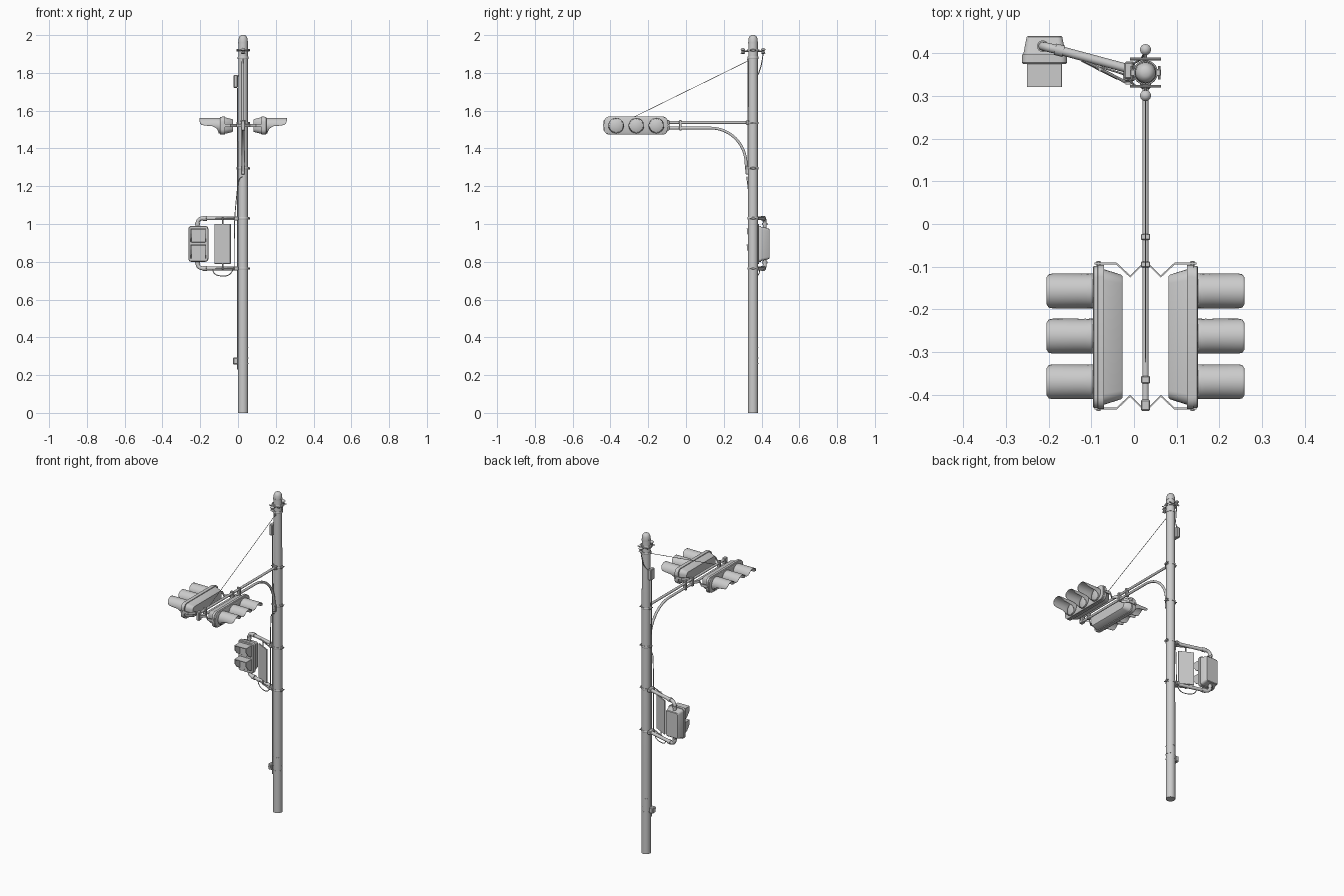
import bpy, bmesh, math
from mathutils import Vector, Matrix

if "Cube" in bpy.data.objects:
    bpy.data.objects.remove(bpy.data.objects["Cube"])

PX, PY = 0.027, 0.355          # pole axis


def finish(ob, angle=35):
    bpy.ops.object.select_all(action='DESELECT')
    ob.select_set(True)
    bpy.context.view_layer.objects.active = ob
    bpy.ops.object.shade_smooth_by_angle(angle=math.radians(angle))
    return ob


def from_bm(name, bm):
    bmesh.ops.recalc_face_normals(bm, faces=bm.faces)
    me = bpy.data.meshes.new(name)
    bm.to_mesh(me)
    bm.free()
    ob = bpy.data.objects.new(name, me)
    bpy.context.collection.objects.link(ob)
    return finish(ob)


def loft(name, rings):
    bm = bmesh.new()
    rows = [[bm.verts.new(p) for p in r] for r in rings]
    n = len(rows[0])
    for a, b in zip(rows, rows[1:]):
        for i in range(n):
            bm.faces.new((a[i], a[(i + 1) % n], b[(i + 1) % n], b[i]))
    bm.faces.new(rows[0])
    bm.faces.new(rows[-1])
    return from_bm(name, bm)


def rrect(w, h, r, seg=5):
    pts = []
    for k, (sx, sy) in enumerate(((1, 1), (-1, 1), (-1, -1), (1, -1))):
        for i in range(seg + 1):
            a = math.pi / 2 * (k + i / seg)
            pts.append((sx * (w / 2 - r) + r * math.cos(a), sy * (h / 2 - r) + r * math.sin(a)))
    return pts


def box(name, c, size, rot=0):
    bm = bmesh.new()
    m = Matrix.Translation(c) @ Matrix.Rotation(rot, 4, 'Z') @ Matrix.Diagonal((*size, 1))
    bmesh.ops.create_cube(bm, size=1, matrix=m)
    bmesh.ops.bevel(bm, geom=bm.edges[:], offset=min(size) * 0.15, segments=1, affect='EDGES')
    return from_bm(name, bm)


def rod(name, a, b, r, seg=16):
    a, b = Vector(a), Vector(b)
    m = Matrix.Translation((a + b) / 2) @ (b - a).to_track_quat('Z', 'Y').to_matrix().to_4x4()
    bm = bmesh.new()
    bmesh.ops.create_cone(bm, cap_ends=True, segments=seg, radius1=r, radius2=r,
                          depth=(b - a).length, matrix=m)
    return from_bm(name, bm)


def turned(name, c, prof, seg=32):
    ring = [(math.cos(2 * math.pi * i / seg), math.sin(2 * math.pi * i / seg)) for i in range(seg)]
    return loft(name, [[(c[0] + r * x, c[1] + r * y, c[2] + z) for x, y in ring] for r, z in prof])


def tube(name, pts, r, kind='POLY', res=3):
    cu = bpy.data.curves.new(name, 'CURVE')
    cu.dimensions = '3D'
    cu.bevel_depth, cu.bevel_resolution, cu.use_fill_caps = r, res, True
    sp = cu.splines.new(kind)
    sp.points.add(len(pts) - 1)
    for p, q in zip(sp.points, pts):
        p.co = (*q, 1)
    if kind == 'NURBS':
        sp.use_endpoint_u, sp.order_u, sp.resolution_u = True, 3, 6
    ob = bpy.data.objects.new(name, cu)
    bpy.context.collection.objects.link(ob)
    bpy.ops.object.select_all(action='DESELECT')
    ob.select_set(True)
    bpy.context.view_layer.objects.active = ob
    bpy.ops.object.convert(target='MESH')
    return finish(bpy.context.object, 40)


# pole with domed cap
turned('pole', (PX, PY, 0), [(0.027, 0), (0.027, 0.4), (0.025, 1.965), (0.0235, 1.982), (0.018, 1.994), (0.009, 2.0)])
turned('cap_rim', (PX, PY, 1.955), [(0.0262, 0), (0.0262, 0.008)])

# clamp bands with bolted lugs
for z in (1.92, 1.88, 1.535, 1.295, 1.03, 0.765):
    turned('clamp_band', (PX, PY, z), [(0.028, -0.006), (0.029, -0.004), (0.029, 0.004), (0.028, 0.006)])
    if z != 1.88:
        for s in (-1, 1):
            box('clamp_lug', (PX + s * 0.031, PY, z), (0.01, 0.016, 0.012))
            rod('clamp_bolt', (PX + s * 0.032, PY - 0.016, z), (PX + s * 0.032, PY + 0.016, z), 0.003, 8)
for z in (0.262, 0.29, 0.345):
    turned('thin_strap', (PX, PY, z), [(0.0277, -0.002), (0.0277, 0.002)])

# insulators at the pole top
for s in (-1, 1):
    y = PY + s * 0.054
    rod('insulator_stem', (PX, PY + s * 0.02, 1.915), (PX, y, 1.915), 0.004, 8)
    turned('insulator', (PX, y, 1.915), [(0.004, -0.016), (0.012, -0.011), (0.007, -0.004), (0.007, 0.002),
                                         (0.013, 0.007), (0.009, 0.013), (0.004, 0.016)], 16)
    rod('top_cross_bolt', (PX - 0.036, PY + s * 0.032, 1.92), (PX + 0.036, PY + s * 0.032, 1.92), 0.003, 8)

# mast arm: straight upper pipe and curved lower brace
ZU, ZL = 1.537, 1.508
rod('upper_arm', (PX, PY, ZU), (PX, -0.43, ZU), 0.0075)
arc = [(PX, 0.13 + 0.188 * math.sin(a), ZL - 0.19 + 0.19 * math.cos(a))
       for a in [math.pi / 2 * i / 16 for i in range(17)]]
tube('lower_arm', [(PX, -0.43, ZL)] + arc + [(PX, 0.322, 1.275)], 0.0075)
box('lower_arm_foot', (PX, 0.324, 1.285), (0.02, 0.016, 0.045))
box('upper_arm_foot', (PX, 0.326, ZU), (0.026, 0.016, 0.024))
for y, d in ((-0.03, 0.014), (-0.095, 0.014), (-0.365, 0.018), (-0.425, 0.026)):
    box('arm_clamp', (PX, y, (ZU + ZL) / 2), (0.022, d, 0.054))
rod('stay_wire', (PX, 0.332, 1.865), (PX, -0.33, 1.54), 0.0015, 6)
box('stay_anchor', (PX, 0.328, 1.866), (0.008, 0.012, 0.014))

# two back to back three-lamp signal heads
YC, ZC = -0.265, 1.521
LAMPS = (-0.157, -0.263, -0.37)


def signal_head(s):
    X = lambda d: PX + s * d

    def sec(d, w, h, r):
        return [(X(d), YC + u, ZC + v) for u, v in rrect(w, h, r)]
    loft('signal_back_shell', [sec(0.054, 0.285, 0.062, 0.018), sec(0.057, 0.292, 0.068, 0.02),
                               sec(0.098, 0.318, 0.088, 0.026)])
    loft('signal_rim', [sec(0.097, 0.338, 0.096, 0.028), sec(0.112, 0.338, 0.096, 0.028),
                        sec(0.113, 0.334, 0.092, 0.027), sec(0.121, 0.334, 0.092, 0.027),
                        sec(0.123, 0.328, 0.086, 0.025)])
    for y in LAMPS:
        circ = [(math.cos(2 * math.pi * i / 28), math.sin(2 * math.pi * i / 28)) for i in range(28)]
        loft('lens', [[(X(d), y + r * a, ZC + r * b) for a, b in circ]
                      for d, r in ((0.12, 0.037), (0.126, 0.036), (0.13, 0.026), (0.133, 0.01))])
        # hood: full ring at the root, cut back underneath toward the tip
        bm = bmesh.new()
        rows = []
        for d, start in ((0.12, -90), (0.129, -90), (0.131, -50), (0.14, -22), (0.16, -5), (0.2, 0),
                         (0.218, 5), (0.227, 18), (0.232, 40)):
            r = 0.04
            rows.append([bm.verts.new((X(d), y + r * math.cos(t), ZC + r * math.sin(t))) for t in
                         [math.radians(start + (180 - 2 * start) * i / 28) for i in range(29)]])
        for a, b in zip(rows, rows[1:]):
            for i in range(28):
                bm.faces.new((a[i], a[i + 1], b[i + 1], b[i]))
        hood = from_bm('signal_hood', bm)
        m = hood.modifiers.new('thickness', 'SOLIDIFY')
        m.thickness, m.offset = 0.002, 0
    # kinked hanger bars at both ends
    for e, yv in ((-0.093, -0.123), (-0.433, -0.403)):
        k = 1 if e > -0.2 else -1
        path = [(0.12, e), (0.068, e), (0.036, yv), (0.006, e)]
        outline = [(x, y + k * 0.0025) for x, y in path] + [(x, y - k * 0.0025) for x, y in path[::-1]]
        loft('hanger_bar', [[(X(x), y, ZC + dz) for x, y in outline] for dz in (-0.008, 0.008)])
        rod('hanger_bolt', (X(0.11), e - 0.006, ZC), (X(0.11), e + 0.006, ZC), 0.005, 8)


for s in (-1, 1):
    signal_head(s)

# pedestrian signal body, facing front
QX, QZ = -0.21, 0.895


def psec(y, w, h, r):
    return [(QX + u, y, QZ + v) for u, v in rrect(w, h, r)]


loft('pedestrian_body', [psec(0.441, 0.078, 0.155, 0.01), psec(0.438, 0.084, 0.162, 0.012),
                         psec(0.396, 0.1, 0.182, 0.015)])
loft('pedestrian_rim', [psec(0.397, 0.106, 0.19, 0.016), psec(0.379, 0.106, 0.19, 0.016),
                        psec(0.375, 0.1, 0.184, 0.014)])
for zc in (QZ + 0.043, QZ - 0.043):
    box('pedestrian_lens', (QX, 0.374, zc), (0.072, 0.006, 0.07))
    # open-bottomed visor with sloping cheeks
    box('visor_top', (QX, 0.349, zc + 0.037), (0.082, 0.056, 0.004))
    for s in (-1, 1):
        cheek = [(0.376, 0.037), (0.322, 0.037), (0.322, 0.012), (0.345, -0.018), (0.376, -0.034)]
        loft('visor_cheek', [[(QX + s * w, y, zc + v) for y, v in cheek] for w in (0.037, 0.041)])

# pedestrian bracket pipes
for z, k in ((1.03, -1), (0.765, 1)):
    bend = [(-0.188 - 0.026 * math.sin(a), 0.411 + 0.006 * math.sin(a), z + k * 0.026 * (1 - math.cos(a)))
            for a in [math.pi / 2 * i / 8 for i in range(9)]]
    tube('bracket_pipe', [(-0.005, 0.362, z)] + bend + [(-0.214, 0.417, z + k * 0.055)], 0.0105)
    rod('pipe_collar', (-0.214, 0.417, z + k * 0.025), (-0.214, 0.417, z + k * 0.036), 0.0135)
    rod('pipe_coupling', (-0.165, 0.405, z), (-0.185, 0.41, z), 0.0135)
    box('bracket_foot', (-0.01, 0.358, z), (0.024, 0.046, 0.022))
    rod('bracket_tie', (-0.12, 0.385, z), (-0.02, 0.333, z), 0.0035, 8)
    rod('panel_hanger', (-0.08, 0.362, z - k * 0.006), (-0.08, 0.362, z + k * 0.034), 0.004, 8)

# flat panel between the bracket pipes
box('side_panel', (-0.081, 0.363, 0.895), (0.094, 0.007, 0.212), -math.radians(27))

# small boxes on the pole
box('upper_junction_box', (-0.012, 0.36, 1.755), (0.022, 0.04, 0.068))
box('lower_push_box', (-0.013, 0.35, 0.275), (0.026, 0.034, 0.036))
rod('push_button', (-0.013, 0.335, 0.278), (-0.013, 0.327, 0.278), 0.007)

# cables
tube('pole_cable', [(-0.003, 0.345, z) for z in (0.23, 0.6, 1.0, 1.4, 1.72)], 0.003, 'NURBS', 1)
tube('top_cable', [(PX, 0.409, 1.91), (0.024, 0.402, 1.85), (0.018, 0.386, 1.8), (-0.005, 0.375, 1.78),
                   (-0.011, 0.362, 1.75)], 0.0025, 'NURBS', 1)
tube('arm_cable', [(PX, 0.322, 1.25), (0.005, 0.322, 1.25), (-0.004, 0.33, 1.18), (-0.018, 0.345, 1.04),
                   (-0.02, 0.35, 0.9), (-0.02, 0.35, 0.77)], 0.0025, 'NURBS', 1)
tube('loop_cable', [(-0.135, 0.39, 0.765), (-0.132, 0.39, 0.735), (-0.085, 0.37, 0.722), (-0.035, 0.355, 0.73),
                    (-0.02, 0.35, 0.775)], 0.0025, 'NURBS', 1)
tube('front_cable', [(PX - 0.008, 0.328, z) for z in (1.3, 1.5, 1.7, 1.86)], 0.002, 'NURBS', 1)
